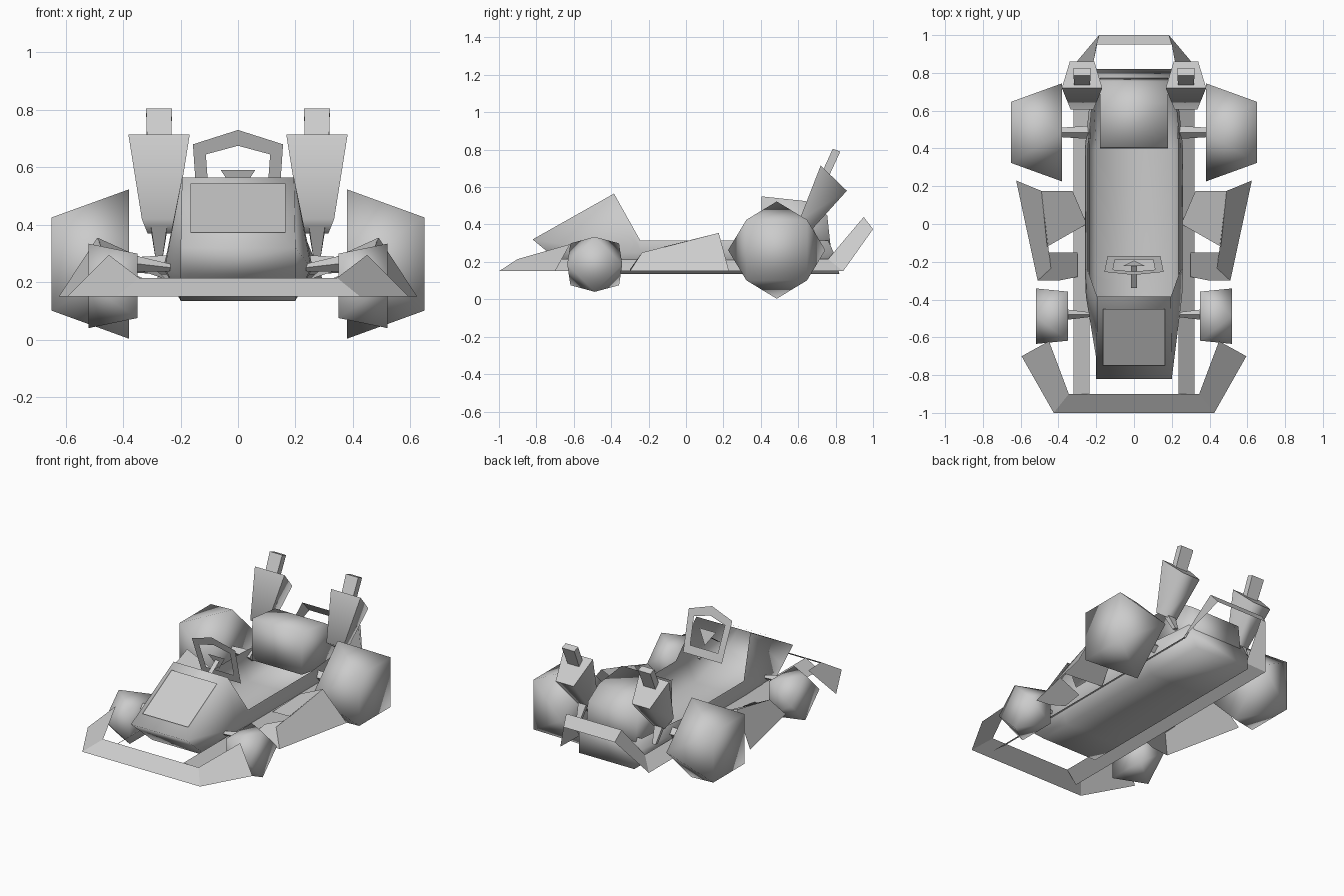
import bpy, math

if "Cube" in bpy.data.objects:
    bpy.data.objects.remove(bpy.data.objects["Cube"])

grey = bpy.data.materials.new("plain_grey")
grey.diffuse_color = (0.6, 0.6, 0.6, 1)
grey.use_nodes = True
grey.node_tree.nodes["Principled BSDF"].inputs["Base Color"].default_value = grey.diffuse_color


def add(name, verts, faces, smooth=None, mirror=False):
    """Mesh object; smooth is an angle in degrees, mirror copies it across x."""
    me = bpy.data.meshes.new(name)
    me.from_pydata(verts, [], faces)
    me.materials.append(grey)
    ob = bpy.data.objects.new(name, me)
    bpy.context.collection.objects.link(ob)
    bpy.ops.object.select_all(action='DESELECT')
    ob.select_set(True)
    bpy.context.view_layer.objects.active = ob
    if len(faces) > 1:
        bpy.ops.object.mode_set(mode='EDIT')
        bpy.ops.mesh.select_all(action='SELECT')
        bpy.ops.mesh.normals_make_consistent(inside=False)
        bpy.ops.object.mode_set(mode='OBJECT')
    if smooth:
        bpy.ops.object.shade_smooth_by_angle(angle=math.radians(smooth))
    if mirror:
        m = ob.modifiers.new("mirror", 'MIRROR')
        m.use_mirror_merge = False
    return ob


def strip(name, outer, inner, closed=False, **kw):
    """Flat band between two point rows."""
    n = len(outer)
    faces = [(i, (i + 1) % n, n + (i + 1) % n, n + i) for i in range(n if closed else n - 1)]
    return add(name, outer + inner, faces, **kw)


def loft(name, rings, **kw):
    """Closed tube through rings with equal point counts, capped at both ends."""
    n = len(rings[0])
    faces = [(r * n + i, r * n + (i + 1) % n, (r + 1) * n + (i + 1) % n, (r + 1) * n + i)
             for r in range(len(rings) - 1) for i in range(n)]
    last = (len(rings) - 1) * n
    faces += [tuple(range(n))[::-1], tuple(range(last, last + n))]
    return add(name, [p for r in rings for p in r], faces, **kw)


def both(pts):
    """Right-hand points followed by their left-hand mirror, making one row."""
    return pts + [(-x, y, z) for x, y, z in reversed(pts)]


def wheel(name, y, z, xd, rd, xs, sy, sz):
    """Chunky wheel: a diamond end at xd and a square end at xs."""
    dia = [(xd, y + rd, z), (xd, y, z + rd), (xd, y - rd, z), (xd, y, z - rd)]
    sq = [(xs, y + sy, z + sz), (xs, y - sy, z + sz), (xs, y - sy, z - sz), (xs, y + sy, z - sz)]
    faces = [(0, 1, 2, 3), (4, 5, 6, 7)]
    for i in range(4):
        faces += [(i, (i + 1) % 4, 4 + i), (4 + i, 4 + (i + 1) % 4, (i + 1) % 4)]
    add(name, dia + sq, faces, smooth=100, mirror=True)


# Wheels and their stub axles, (x, z, radius) at each end
wheel("rear_wheel", 0.485, 0.263, 0.38, 0.26, 0.65, 0.162, 0.162)
wheel("front_wheel", -0.488, 0.187, 0.52, 0.147, 0.35, 0.13, 0.112)
for nm, y, ends in (("rear_axle", 0.485, ((0.23, 0.26, 0.035), (0.39, 0.26, 0.025))),
                    ("front_axle", -0.48, ((0.23, 0.25, 0.012), (0.36, 0.265, 0.028)))):
    loft(nm, [[(x, y + r * c, z + r * s) for c, s in ((1, 0), (0, 1), (-1, 0), (0, -1))]
              for x, z, r in ends], mirror=True)

# Tub: open trough, (y, half width, z) rows of floor, flank and rim
floor = [(-0.6, 0.2, 0.135), (-0.38, 0.2, 0.135), (-0.24, 0.2, 0.135), (0.4, 0.2, 0.135), (0.82, 0.2, 0.135)]
flank = [(-0.71, 0.2, 0.228), (-0.38, 0.255, 0.25), (-0.24, 0.26, 0.25), (0.4, 0.26, 0.25), (0.79, 0.22, 0.25)]
rim = [(-0.82, 0.2, 0.32), (-0.385, 0.195, 0.565), (-0.245, 0.245, 0.315), (0.4, 0.245, 0.315), (0.76, 0.21, 0.315)]
verts, faces = [], []
for f, k, r in zip(floor, flank, rim):
    verts += both([(w, y, z) for y, w, z in (r, k, f)])
for i in range(4):
    for j in range(5):
        a = i * 6 + j
        faces.append((a, a + 1, a + 7, a + 6))
faces += [(0, 1, 4, 5), (1, 2, 3, 4), (0, 6, 11, 5), (24, 25, 28, 29), (25, 26, 27, 28)]
add("tub", verts, faces, smooth=180)

# Panel on the nose slope
add("nose_panel", [(x, y, 0.325 + (y + 0.815) * 0.57 + 0.01)
                   for x, y in ((-0.165, -0.75), (0.165, -0.75), (0.165, -0.45), (-0.165, -0.45))],
    [(0, 1, 2, 3)])

# Engine cover behind the cockpit
prof = [(0.40, 0.28), (0.405, 0.55), (0.64, 0.525), (0.755, 0.45), (0.78, 0.22)]
loft("engine_cover", [[(x, y, z) for y, z in prof] for x in (-0.18, 0.18)], smooth=180)

# Front bumper, rails and rear bumper: tilted bands
strip("front_bumper", both([(0.595, -0.70, 0.15), (0.425, -1.0, 0.15)]),
      both([(0.45, -0.62, 0.295), (0.345, -0.9, 0.215)]))
strip("side_rail", [(0.32, -0.92, 0.15), (0.32, 0.84, 0.15)],
      [(0.235, -0.9, 0.215), (0.235, 0.76, 0.215)], mirror=True)
strip("rear_bumper", both([(0.32, 0.84, 0.15), (0.185, 1.0, 0.375)]),
      both([(0.235, 0.76, 0.215), (0.2, 0.95, 0.44)]))

# Side pods: outer panel, inner panel and front brace
add("side_pod", [(0.624, 0.23, 0.15), (0.49, 0.175, 0.355), (0.44, -0.235, 0.25), (0.51, -0.3, 0.15),
                 (0.325, 0.175, 0.28), (0.25, 0.0, 0.21), (0.46, -0.12, 0.28),
                 (0.45, -0.15, 0.265), (0.30, -0.15, 0.2), (0.30, -0.28, 0.18), (0.40, -0.3, 0.16)],
    [(0, 1, 2, 3), (1, 4, 5, 6), (2, 7, 8, 9, 10, 3)], mirror=True)


# Steering wheel and the flat wedge of its column
def tilt(x, z):
    return (x, -0.27 + (0.73 - z) / 3, z)


strip("steering_wheel",
      [tilt(*p) for p in ((0, 0.73), (0.157, 0.68), (0.14, 0.43), (-0.14, 0.43), (-0.157, 0.68))],
      [tilt(*p) for p in ((0, 0.675), (0.112, 0.645), (0.1, 0.48), (-0.1, 0.48), (-0.112, 0.645))],
      closed=True)
add("steering_column", [tilt(-0.06, 0.59), tilt(0.06, 0.59), tilt(0, 0.5)], [(0, 1, 2)])
add("steering_rod", [tilt(-0.015, 0.56), tilt(0.015, 0.56), (0.015, -0.34, 0.47), (-0.015, -0.34, 0.47)],
    [(0, 1, 2, 3)])


# Exhausts: thin lower pipe, flared can, flat tip
def section(front, back):
    """Four-sided can section from (half width, y, z) of its front and back edge."""
    (wf, yf, zf), (wb, yb, zb) = front, back
    c = 0.275
    return [(c - wf, yf, zf), (c + wf, yf, zf), (c + wb, yb, zb), (c - wb, yb, zb)]


loft("exhaust_can", [section((0.06, 0.605, 0.42), (0.04, 0.67, 0.37)),
                     section((0.107, 0.72, 0.715), (0.065, 0.86, 0.58))], smooth=80, mirror=True)
loft("exhaust_pipe", [section((0.012, 0.70, 0.28), (0.012, 0.725, 0.28)),
                      section((0.03, 0.63, 0.41), (0.03, 0.675, 0.39))], mirror=True)
loft("exhaust_tip", [section((0.04, 0.70, 0.62), (0.04, 0.74, 0.605)),
                     section((0.045, 0.785, 0.805), (0.045, 0.825, 0.79))], mirror=True)
